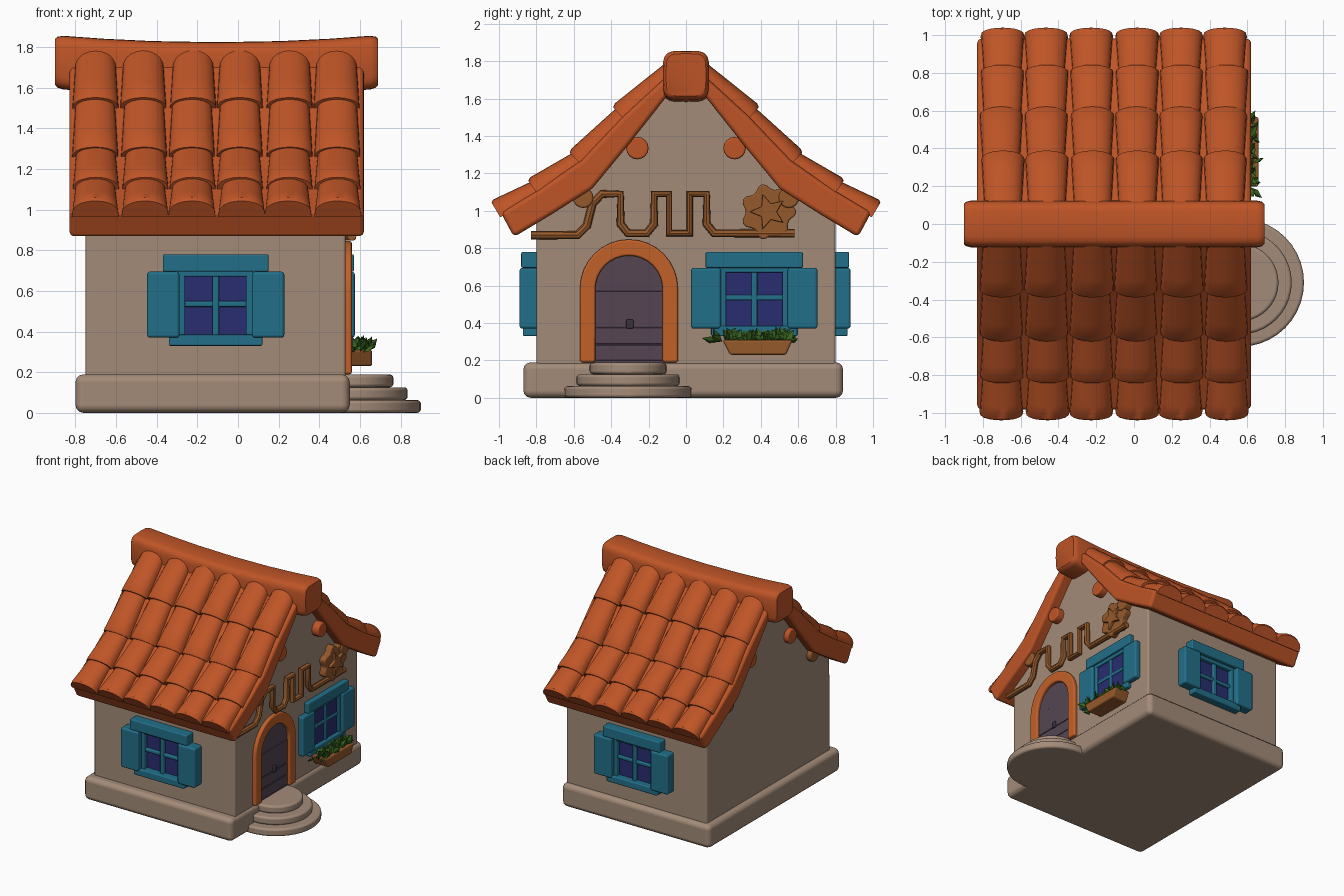
import bpy, bmesh, random
from math import sin, cos, pi
from mathutils import Vector

random.seed(4)
cube = bpy.data.objects.get("Cube")
if cube:
    bpy.data.objects.remove(cube)


def material(name, rgb):
    m = bpy.data.materials.new(name)
    m.diffuse_color = (*rgb, 1)
    m.use_nodes = True
    m.node_tree.nodes["Principled BSDF"].inputs["Base Color"].default_value = (*rgb, 1)
    return m


PLASTER = material("plaster", (0.37, 0.26, 0.19))
CLAY = material("orange_clay", (0.52, 0.09, 0.02))
FRAME = material("door_frame_orange", (0.54, 0.12, 0.022))
BLUE = material("shutter_blue", (0.016, 0.16, 0.25))
GLASS = material("indigo_glass", (0.022, 0.026, 0.16))
PURPLE = material("door_purple", (0.09, 0.06, 0.085))
GREEN = material("leaf_green", (0.045, 0.14, 0.015))
WOOD = material("wood", (0.3, 0.1, 0.024))
IRON = material("dark_iron", (0.04, 0.03, 0.045))

by_angle = []


def build(name, verts, faces, mat, bevel=0.0):
    me = bpy.data.meshes.new(name)
    me.from_pydata([tuple(v) for v in verts], [], faces)
    bm = bmesh.new()
    bm.from_mesh(me)
    bmesh.ops.recalc_face_normals(bm, faces=bm.faces)
    bm.to_mesh(me)
    bm.free()
    me.materials.append(mat)
    ob = bpy.data.objects.new(name, me)
    bpy.context.scene.collection.objects.link(ob)
    if bevel:
        me.polygons.foreach_set("use_smooth", [True] * len(me.polygons))
        mod = ob.modifiers.new("soft_edges", "BEVEL")
        mod.width, mod.segments, mod.harden_normals = bevel, 3, True
    else:
        by_angle.append(ob)
    return ob


# Each side maps (along, height, outward) to world space
SIDES = {
    "gable": lambda u, z, d: (0.53 + d, u, z),
    "right": lambda u, z, d: (u, -0.8 - d, z),
    "left": lambda u, z, d: (u, 0.8 + d, z),
    "length": lambda u, z, d: (d, u, z),
}


def prism(name, pts, lo, hi, mat, side="gable", bevel=0.0):
    n, place = len(pts), SIDES[side]
    verts = [place(u, z, d) for d in (lo, hi) for u, z in pts]
    faces = [tuple(range(n)), tuple(range(n, 2 * n))]
    faces += [(i, (i + 1) % n, n + (i + 1) % n, n + i) for i in range(n)]
    return build(name, verts, faces, mat, bevel)


def slab(name, u0, u1, z0, z1, lo, hi, mat, side="gable", bevel=0.012):
    return prism(name, [(u0, z0), (u1, z0), (u1, z1), (u0, z1)], lo, hi, mat, side, bevel)


def loft(rings):
    n = len(rings[0])
    verts = [v for r in rings for v in r]
    faces = [(i * n + j, i * n + (j + 1) % n, (i + 1) * n + (j + 1) % n, (i + 1) * n + j)
             for i in range(len(rings) - 1) for j in range(n)]
    last = (len(rings) - 1) * n
    return verts, faces + [tuple(range(n)), tuple(range(last, last + n))]


# Plinth and walls
slab("plinth", -0.87, 0.84, 0, 0.19, -0.8, 0.55, PLASTER, "length", 0.04)
half = [(0.8, 0.15), (0.8, 0.98), (0.5, 1.19), (0.3, 1.42)]
prism("walls", half + [(0, 1.72)] + [(-y, z) for y, z in reversed(half)],
      -0.75, 0.53, PLASTER, "length", 0.015)

# Round steps in front of the door
for i, r in enumerate((0.34, 0.275, 0.205)):
    ring = [(0.56 + r * cos(a * pi / 20), -0.31 + r * sin(a * pi / 20)) for a in range(40)]
    z = 0.063 * i
    build(f"step_{i + 1}", *loft([[(x, y, h) for x, y in ring] for h in (z, z + 0.063)]),
          PLASTER, 0.018)

# Roof slabs with overlapping rounded tiles
under = [(0.92, 0.86), (0.72, 0.98), (0.5, 1.12), (0.31, 1.35), (0.08, 1.64)]
upper = [(0.08, 1.74), (0.33, 1.51), (0.56, 1.27), (0.79, 1.11), (0.99, 0.99)]


def tile(x, top, low, side):
    a, b = Vector(top), Vector(low)
    run = (b - a).normalized()
    nrm = Vector((-run.y, run.x))
    x += random.uniform(-0.006, 0.006)
    rings = []
    for t in (0, 0.3, 0.65, 0.94, 1):
        width = 0.1 + 0.016 * t
        height = 0.058 + 0.025 * t - (0.012 if t == 1 else 0)
        base = a.lerp(b, t) + run * 0.015 * t
        ring = []
        for j in range(11):
            s = max(0, sin(pi * j / 10)) ** 0.7
            p = base + nrm * (height * s - 0.02 * (1 - s))
            ring.append((x + width * cos(pi * j / 10), side * p.x, p.y))
        rings.append(ring)
    return loft(rings)


for label, side in (("right", -1), ("left", 1)):
    prism(f"roof_slab_{label}", [(side * y, z) for y, z in under + upper],
          -0.83, 0.62, CLAY, "length", 0.025)
    verts, faces = [], []
    for col in range(6):
        for top, low in zip(upper, upper[1:]):
            v, f = tile(-0.698 + 0.237 * col, top, low, side)
            faces += [tuple(i + len(verts) for i in q) for q in f]
            verts += v
    build(f"roof_tiles_{label}", verts, faces, CLAY)

# Sagging ridge cap with rounded ends
def power(v):
    return (1 if v > 0 else -1) * abs(v) ** 0.45


rings = []
for s in (-1, -0.985, -0.95, -0.7, -0.4, 0, 0.4, 0.7, 0.95, 0.985, 1):
    k = 0.86 if abs(s) == 1 else 0.95 if abs(s) > 0.97 else 1
    rings.append([(-0.105 + 0.795 * s, 0.124 * k * power(cos(a * pi / 12)),
                   1.692 + 0.035 * s * s + 0.132 * k * power(sin(a * pi / 12)))
                  for a in range(24)])
build("ridge_cap", *loft(rings), CLAY)

# Beam ends under the roof
for y, z, r, mat, kind in ((0.26, 1.335, 0.06, CLAY, "upper"), (0.55, 1.07, 0.055, WOOD, "lower")):
    for label, s in (("right", -1), ("left", 1)):
        prism(f"{kind}_beam_{label}", [(s * y + r * cos(a * pi / 8), z + r * sin(a * pi / 8))
              for a in range(16)], -0.79, 0.59, mat, "length", 0.012)


# Arched door
def arch(hw, spring, bottom):
    return ([(-0.305 - hw, bottom)] +
            [(-0.305 - hw * cos(pi * i / 16), spring + hw * sin(pi * i / 16)) for i in range(17)] +
            [(-0.305 + hw, bottom)])


prism("door_frame", arch(0.262, 0.585, 0.19) + arch(0.18, 0.58, 0.19)[::-1],
      -0.03, 0.03, FRAME, bevel=0.012)
prism("door", arch(0.19, 0.58, 0.18), -0.02, 0.004, PURPLE)
for i, (lo, hi) in enumerate(((0.2, 0.282), (0.288, 0.375), (0.381, 0.57))):
    slab(f"door_plank_{i + 1}", -0.485, -0.125, lo, hi, 0, 0.01, PURPLE, bevel=0.003)
slab("door_handle", -0.32, -0.28, 0.37, 0.42, 0, 0.025, IRON, bevel=0.008)


# Shuttered windows
def window(side, c, depth):
    slab(f"{side}_window_glass", c - 0.17, c + 0.17, 0.38, 0.7, -0.01, 0.008, GLASS, side, 0)
    bars = {"sill": (-0.23, 0.23, 0.33, 0.385, 0.8), "lintel": (-0.26, 0.26, 0.695, 0.78, 0.9),
            "crossbar": (-0.17, 0.17, 0.522, 0.55, 0.35), "mullion": (-0.016, 0.016, 0.37, 0.7, 0.4),
            "jamb_a": (-0.185, -0.15, 0.37, 0.71, 0.5), "jamb_b": (0.15, 0.185, 0.37, 0.71, 0.5),
            "head": (-0.17, 0.17, 0.67, 0.71, 0.5),
            "shutter_a": (-0.338, -0.178, 0.37, 0.695, 1), "shutter_b": (0.178, 0.338, 0.37, 0.695, 1)}
    for part, (u0, u1, z0, z1, k) in bars.items():
        slab(f"{side}_window_{part}", c + u0, c + u1, z0, z1, -0.01, depth * k, BLUE, side,
             0.015 if "shutter" in part else 0.008)


window("gable", 0.365, 0.045)
window("right", -0.11, 0.09)
window("left", -0.11, 0.08)

# Flower box with leaves
prism("flower_box", [(0.235, 0.23), (0.535, 0.23), (0.57, 0.31), (0.195, 0.31)],
      -0.01, 0.13, WOOD, bevel=0.012)
verts, faces = [], []
for i in range(70):
    root = Vector((random.uniform(0.56, 0.63), random.uniform(0.17, 0.55), 0.3))
    way = Vector((random.uniform(-0.3, 0.8), random.uniform(-1, 1), random.uniform(0.1, 1))).normalized()
    tip = root + way * random.uniform(0.06, 0.1)
    mid = root.lerp(tip, 0.55)
    wide = way.orthogonal().normalized() * 0.025
    thick = way.cross(wide) * 0.4
    n = len(verts)
    verts += [root, mid + wide, mid + thick, mid - wide, mid - thick, tip]
    faces += [(n + e, n + 1 + j, n + 1 + (j + 1) % 4) for e in (0, 5) for j in range(4)]
build("leaves", verts, faces, GREEN)

# Bent-rail ornament above the door
rail = [(-0.83, 0.87), (-0.58, 0.87), (-0.53, 0.92), (-0.5, 1.04), (-0.45, 1.09), (-0.35, 1.09),
        (-0.35, 0.93), (-0.31, 0.88), (-0.21, 0.88), (-0.17, 0.93), (-0.17, 1.09), (-0.09, 1.09),
        (-0.09, 0.88), (0.02, 0.88), (0.02, 1.09), (0.11, 1.09), (0.11, 0.93), (0.15, 0.88), (0.58, 0.88)]
curve = bpy.data.curves.new("bent_rail", "CURVE")
curve.dimensions = "3D"
curve.bevel_depth, curve.bevel_resolution, curve.use_fill_caps = 0.023, 2, True
spline = curve.splines.new("POLY")
spline.points.add(len(rail) - 1)
for p, (y, z) in zip(spline.points, rail):
    p.co = (0.56, y, z, 1)
curve.materials.append(WOOD)
ob = bpy.data.objects.new("bent_rail", curve)
bpy.context.scene.collection.objects.link(ob)
bpy.ops.object.select_all(action="DESELECT")
ob.select_set(True)
bpy.context.view_layer.objects.active = ob
bpy.ops.object.convert(target="MESH")
by_angle.append(bpy.context.view_layer.objects.active)


def radial(n, size):
    return [(0.44 + size(i) * cos(2 * pi * i / n), 0.995 + size(i) * sin(2 * pi * i / n)) for i in range(n)]


prism("flower_disc", radial(42, lambda i: 0.135 + 0.016 * cos(2 * pi * i / 6)), -0.01, 0.05, WOOD, bevel=0.01)
prism("flower_star", radial(10, lambda i: 0.1 if i % 2 else 0.045), 0.04, 0.07, WOOD, bevel=0.006)

# Smooth shading with kept edges
bpy.ops.object.select_all(action="DESELECT")
for ob in by_angle:
    ob.select_set(True)
bpy.context.view_layer.objects.active = by_angle[0]
bpy.ops.object.shade_smooth_by_angle(angle=0.7)
